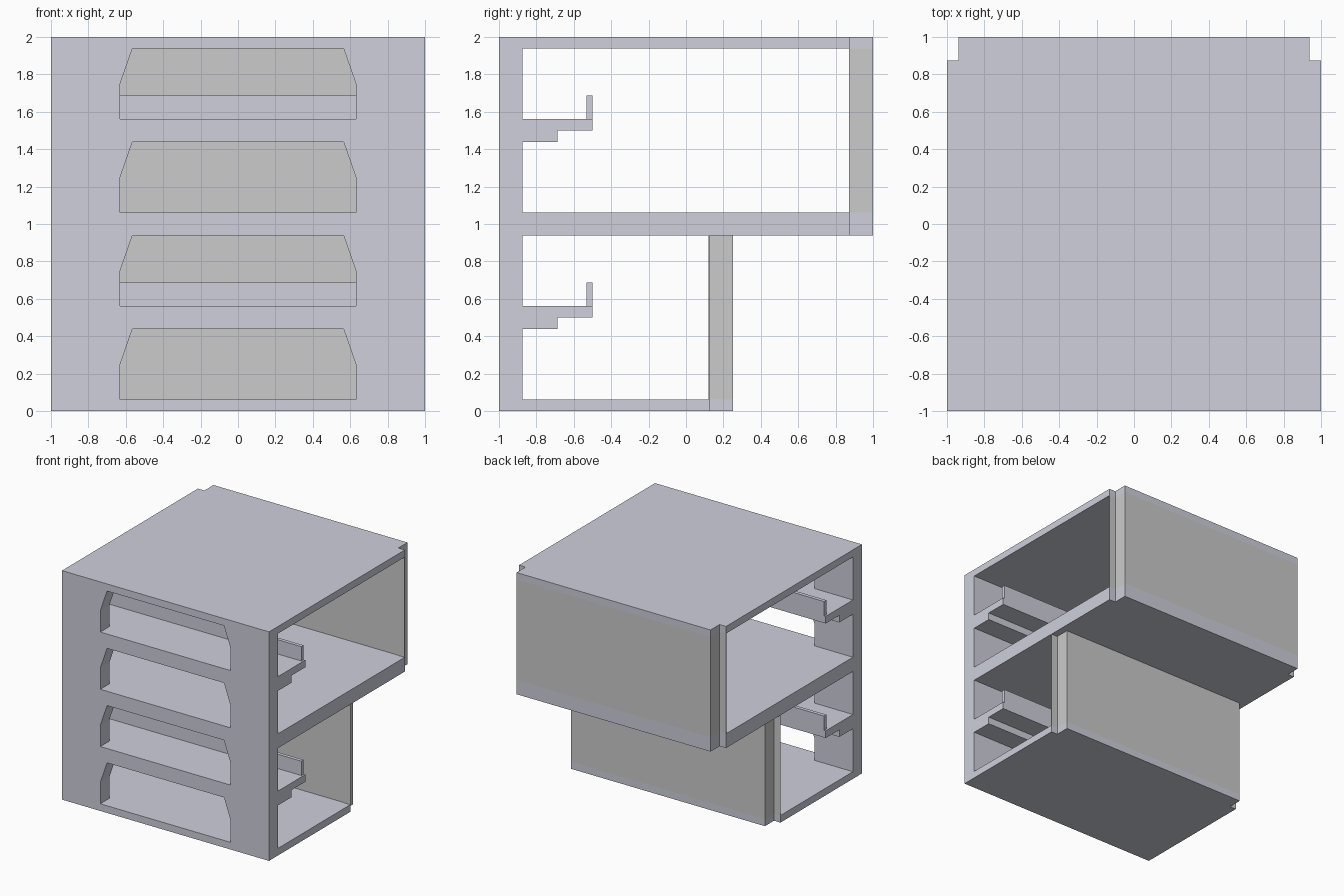
import bpy, bmesh
from mathutils import Vector

if "Cube" in bpy.data.objects:
    bpy.data.objects.remove(bpy.data.objects["Cube"])


def material(name, rgb):
    m = bpy.data.materials.new(name)
    m.diffuse_color = (*rgb, 1)
    m.use_nodes = True
    m.node_tree.nodes["Principled BSDF"].inputs["Base Color"].default_value = m.diffuse_color
    return m


BODY = material("blue_grey", (0.62, 0.63, 0.71))
PANEL = material("light_grey", (0.8, 0.8, 0.8))


def prism(name, points, axis, lo, hi, mat):
    """Extrude a closed 2D outline along axis x (yz), y (xz) or z (xy)."""
    def place(p, t):
        q = list(p)
        q.insert("xyz".index(axis), t)
        return q
    bm = bmesh.new()
    base = bm.faces.new([bm.verts.new(place(p, lo)) for p in points])
    ext = bmesh.ops.extrude_face_region(bm, geom=[base], use_keep_orig=True)
    moved = [v for v in ext["geom"] if isinstance(v, bmesh.types.BMVert)]
    bmesh.ops.translate(bm, verts=moved, vec=Vector(place((0, 0), hi - lo)))
    bmesh.ops.recalc_face_normals(bm, faces=bm.faces)
    me = bpy.data.meshes.new(name)
    bm.to_mesh(me)
    bm.free()
    me.materials.append(mat)
    ob = bpy.data.objects.new(name, me)
    bpy.context.collection.objects.link(ob)
    return ob


def rect(a0, a1, b0, b1):
    return [(a0, b0), (a1, b0), (a1, b1), (a0, b1)]


# Front wall with four openings that taper at the top
wall = prism("front_wall", rect(-1, 1, 0, 2), "y", -1, -0.875, BODY)
opening = [(-0.63, 0.0625), (0.63, 0.0625), (0.63, 0.25),
           (0.565, 0.4375), (-0.565, 0.4375), (-0.63, 0.25)]
for i in range(4):
    cutter = prism(f"opening_cutter_{i + 1}", [(x, z + 0.5 * i) for x, z in opening],
                   "y", -1.2, -0.7, BODY)
    cutter.hide_render = True
    cutter.hide_set(True)
    cut = wall.modifiers.new(f"opening_{i + 1}", "BOOLEAN")
    cut.operation = "DIFFERENCE"
    cut.solver = "EXACT"
    cut.object = cutter

# Floor slabs with notched back corners
for name, back, z0, z1 in (("bottom_slab", 0.25, 0, 0.0625),
                           ("middle_slab", 1, 0.9375, 1.0625),
                           ("top_slab", 1, 1.9375, 2)):
    n = back - 0.125
    plan = [(-1, -0.875), (1, -0.875), (1, n), (0.9375, n), (0.9375, back),
            (-0.9375, back), (-0.9375, n), (-1, n)]
    prism(name, plan, "z", z0, z1, BODY)

for level, back, z in (("lower", 0.25, 0), ("upper", 1, 1)):
    # Back panel and its thin side flanges
    n = back - 0.125
    prism(f"{level}_back_panel", rect(-0.9375, 0.9375, n, back), "z",
          z + 0.0625, z + 0.9375, PANEL)
    for side, x0, x1 in (("left", -1, -0.9375), ("right", 0.9375, 1)):
        prism(f"{level}_{side}_flange", rect(x0, x1, n - 0.004, n), "z",
              z + 0.0625, z + 0.9375, PANEL)
    # Stepped shelf behind the wall, with an upright lip
    shelf = [(-0.875, 0.4375), (-0.6875, 0.4375), (-0.6875, 0.5),
             (-0.5, 0.5), (-0.5, 0.5625), (-0.875, 0.5625)]
    prism(f"{level}_shelf", [(y, h + z) for y, h in shelf], "x", -1, 1, BODY)
    prism(f"{level}_shelf_lip", rect(-0.532, -0.5, z + 0.5625, z + 0.6875),
          "x", -0.985, 0.985, BODY)
